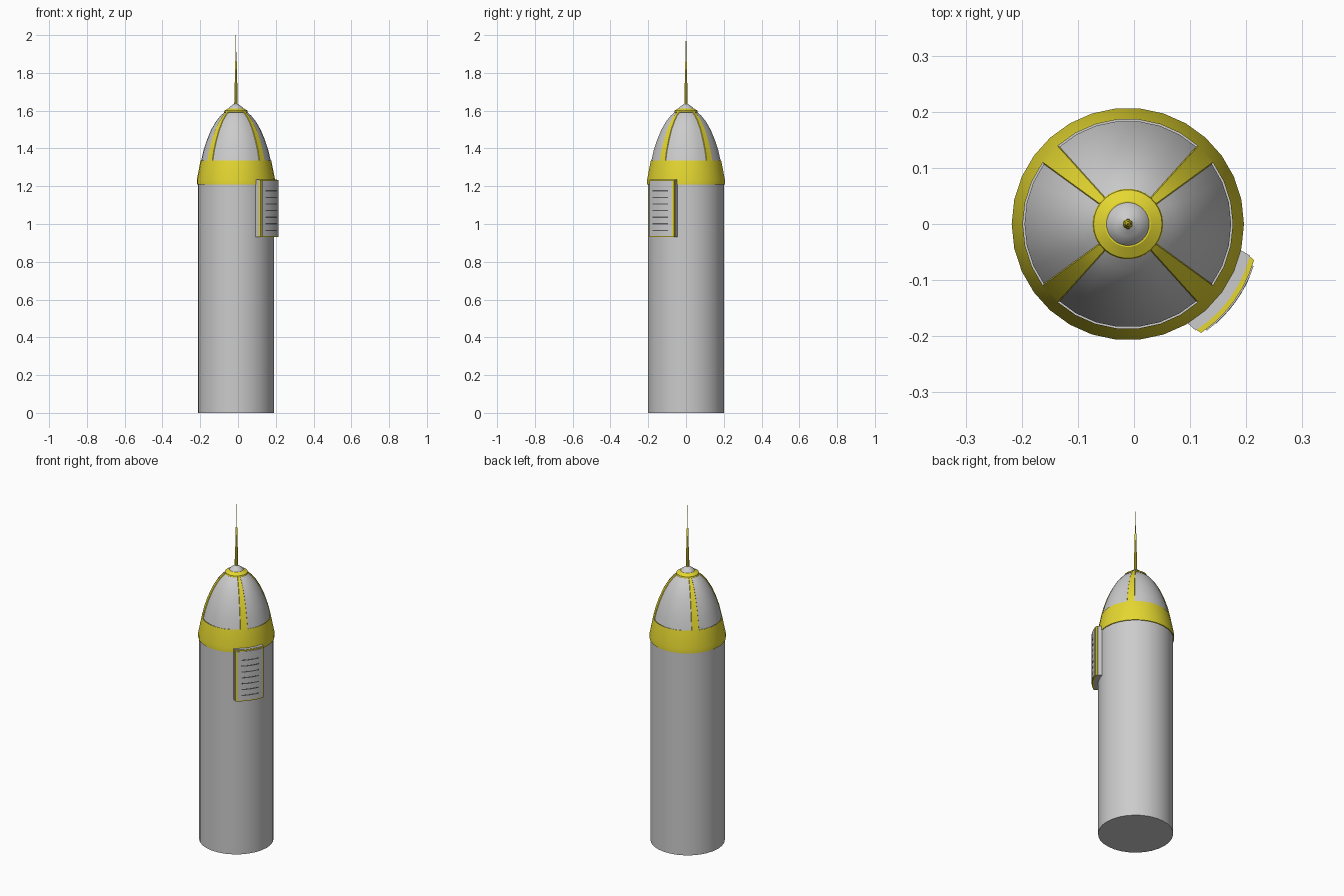
import bpy, bmesh
from math import radians, cos, sin

if "Cube" in bpy.data.objects:
    bpy.data.objects.remove(bpy.data.objects["Cube"])

CX = -0.011   # axis of the round parts
SEG = 30


def material(name, rgb):
    m = bpy.data.materials.new(name)
    m.diffuse_color = (*rgb, 1)
    m.use_nodes = True
    m.node_tree.nodes["Principled BSDF"].inputs["Base Color"].default_value = m.diffuse_color
    return m


YELLOW = material("yellow", (0.78, 0.68, 0.03))
WHITE = material("light_grey", (0.8, 0.8, 0.8))
DARK = material("dark_grey", (0.12, 0.12, 0.12))


def finish(bm, name, mats=(), angle=30):
    me = bpy.data.meshes.new(name)
    bm.to_mesh(me)
    bm.free()
    ob = bpy.data.objects.new(name, me)
    bpy.context.collection.objects.link(ob)
    for m in mats:
        me.materials.append(m)
    bpy.ops.object.select_all(action='DESELECT')
    ob.select_set(True)
    bpy.context.view_layer.objects.active = ob
    bpy.ops.object.shade_smooth_by_angle(angle=radians(angle))
    return ob


def lathe_mesh(profile, seg=SEG, cap_low=False, cap_high=False):
    """Turn (radius, z) points, listed bottom to top, around the axis."""
    bm = bmesh.new()
    rings = [[bm.verts.new((CX + r * cos(radians(360 * i / seg)),
                            r * sin(radians(360 * i / seg)), z))
              for i in range(seg)] for r, z in profile]
    grid = []
    for a, b in zip(rings, rings[1:]):
        grid.append([bm.faces.new((a[i], a[(i + 1) % seg], b[(i + 1) % seg], b[i]))
                     for i in range(seg)])
    if cap_low:
        bm.faces.new(rings[0][::-1])
    if cap_high:
        bm.faces.new(rings[-1])
    bm.normal_update()
    return bm, grid


def curved_block(name, r0, r1, h0, h1, z0, z1, mats=(), mid=-36, n=6):
    """Block hugging the body; h0/h1 are inner/outer half angles."""
    bm = bmesh.new()
    rows = []
    for i in range(n + 1):
        t = 2 * i / n - 1
        rows.append([bm.verts.new((CX + r * cos(radians(mid + t * h)),
                                   r * sin(radians(mid + t * h)), z))
                     for r, h, z in ((r0, h0, z0), (r1, h1, z0), (r1, h1, z1), (r0, h0, z1))])
    for a, b in zip(rows, rows[1:]):
        for k in range(4):
            m = (k + 1) % 4
            bm.faces.new((a[k], b[k], b[m], a[m]))
    bm.faces.new(rows[0])
    bm.faces.new(rows[-1][::-1])
    bmesh.ops.recalc_face_normals(bm, faces=bm.faces)
    return finish(bm, name, mats)


# Body tube
bm, _ = lathe_mesh([(0.202, 0), (0.202, 1.22)], cap_low=True, cap_high=True)
finish(bm, "body_tube")

# Collar band under the nose
bm, _ = lathe_mesh([(0.195, 1.21), (0.207, 1.21), (0.207, 1.235), (0.187, 1.337)], cap_low=True)
finish(bm, "collar_band", [YELLOW])

# Nose dome: yellow ribs with four recessed light panels
dome = [(0.187, 1.337), (0.175, 1.39), (0.157, 1.445), (0.134, 1.50),
        (0.108, 1.545), (0.084, 1.575), (0.062, 1.594)]
bm, grid = lathe_mesh(dome)
ribs = (3, 11, 18, 26)
panels = [f for row in grid for i, f in enumerate(row) if i not in ribs]
bmesh.ops.inset_region(bm, faces=panels, thickness=0.002, depth=-0.003, use_even_offset=True)
for f in panels:
    f.material_index = 1
finish(bm, "nose_dome", [YELLOW, WHITE])

# Ring and cap at the top of the nose
bm, _ = lathe_mesh([(0.058, 1.59), (0.063, 1.592), (0.061, 1.6), (0.041, 1.612)],
                   cap_low=True, cap_high=True)
finish(bm, "nose_ring", [YELLOW])
bm, _ = lathe_mesh([(0.04, 1.608), (0.036, 1.617), (0.022, 1.628), (0.008, 1.637)], cap_high=True)
finish(bm, "nose_cap")

# Stepped antenna
bm, _ = lathe_mesh([(0.009, 1.625), (0.008, 1.745), (0.0055, 1.75), (0.005, 1.86),
                    (0.002, 1.865), (0.0012, 2.0)], 10, True, True)
finish(bm, "antenna", [YELLOW])

# Side box: base, yellow trim, face plate and slots
curved_block("side_box_base", 0.195, 0.225, 24, 21.5, 0.93, 1.235)
curved_block("side_box_trim", 0.222, 0.234, 21.5, 20, 0.93, 1.233, [YELLOW])
curved_block("side_box_face", 0.23, 0.2365, 17.5, 17.5, 0.937, 1.228)
for k in range(7):
    z = 0.963 + 0.035 * k
    curved_block(f"side_box_slot_{k + 1}", 0.233, 0.237, 12.5, 12.5, z, z + 0.006, [DARK])
